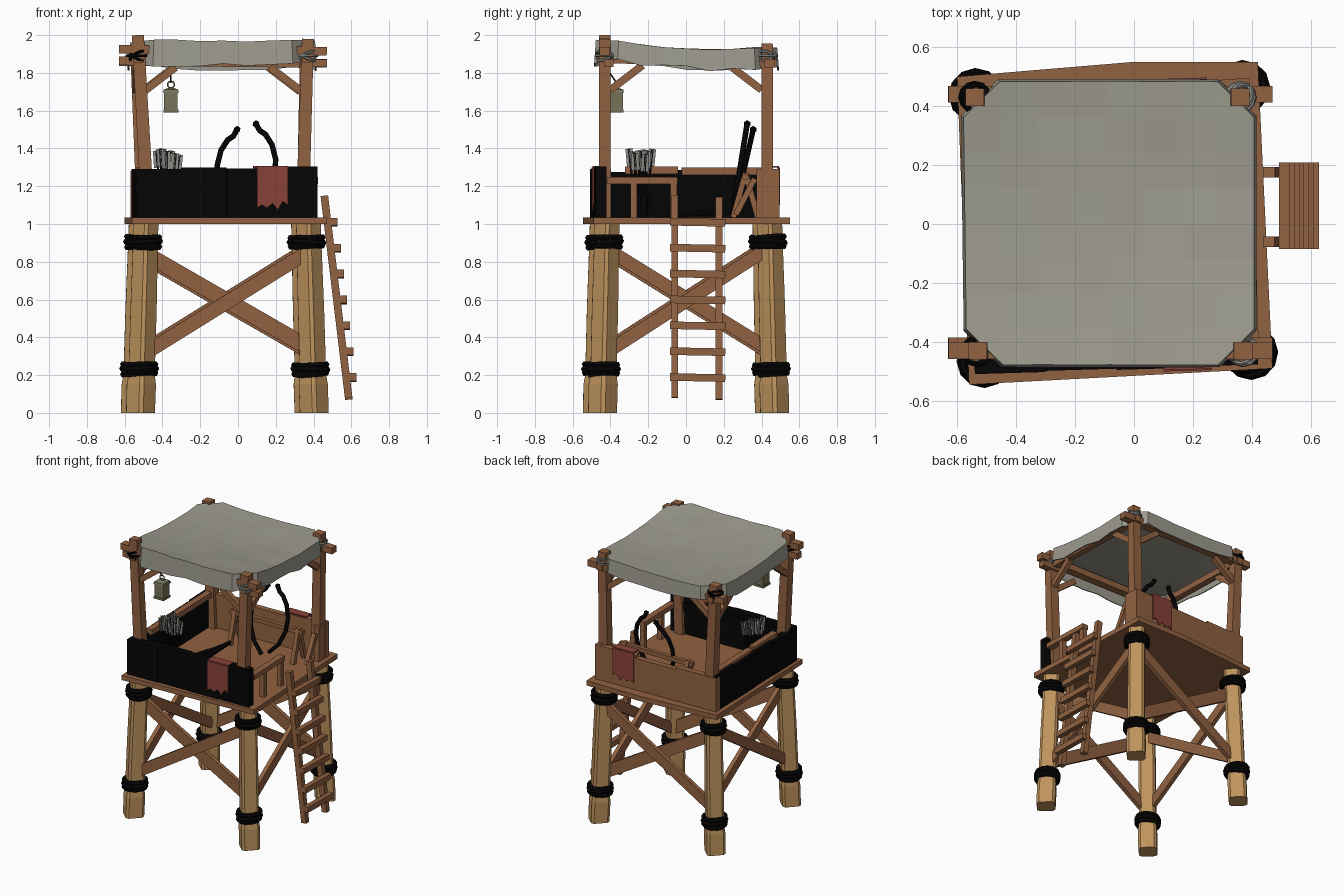
import bpy, bmesh, math, random
from mathutils import Vector, Matrix

if "Cube" in bpy.data.objects:
    bpy.data.objects.remove(bpy.data.objects["Cube"])
random.seed(4)

def material(name, rgb):
    m = bpy.data.materials.new(name)
    m.diffuse_color = (*rgb, 1)
    m.use_nodes = True
    m.node_tree.nodes["Principled BSDF"].inputs["Base Color"].default_value = m.diffuse_color
    return m

BROWN = material("brown wood", (0.285, 0.122, 0.053))
LIGHT = material("light timber", (0.52, 0.295, 0.11))
BLACK = material("black tar", (0.0015, 0.0015, 0.0015))
CLOTH = material("grey canvas", (0.335, 0.325, 0.27))
RED = material("red cloth", (0.25, 0.055, 0.042))
METAL = material("old brass", (0.18, 0.175, 0.10))
GREY = material("grey feather", (0.27, 0.27, 0.25))

def finish(name, bm, mat):
    bmesh.ops.recalc_face_normals(bm, faces=bm.faces)
    me = bpy.data.meshes.new(name)
    bm.to_mesh(me)
    bm.free()
    ob = bpy.data.objects.new(name, me)
    bpy.context.collection.objects.link(ob)
    me.materials.append(mat)
    return ob

def loft(name, rings, mat):
    """Skin a list of equal-sized point rings and cap the ends."""
    bm = bmesh.new()
    vs = [[bm.verts.new(p) for p in r] for r in rings]
    n = len(vs[0])
    for a, b in zip(vs, vs[1:]):
        for i in range(n):
            bm.faces.new((a[i], a[(i + 1) % n], b[(i + 1) % n], b[i]))
    bm.faces.new(vs[0])
    bm.faces.new(vs[-1])
    return finish(name, bm, mat)

def beam(name, a, b, w, h, mat=BROWN, taper=1.0):
    """Timber from a to b; w is its level width, h its depth."""
    a, b = Vector(a), Vector(b)
    d = (b - a).normalized()
    up = Vector((0, 1, 0)) if abs(d.z) > 0.9 else Vector((0, 0, 1))
    s = d.cross(up).normalized()
    u = s.cross(d)
    rings = []
    for p, k in ((a, 1), (b, taper)):
        rings.append([p + s * (i * w * k / 2) + u * (j * h * k / 2)
                      for i, j in ((-1, -1), (1, -1), (1, 1), (-1, 1))])
    return loft(name, rings, mat)

def box(name, x0, x1, y0, y1, z0, z1, mat=BROWN):
    ym, zm = (y0 + y1) / 2, (z0 + z1) / 2
    return beam(name, (x0, ym, zm), (x1, ym, zm), y1 - y0, z1 - z0, mat)

def tube(name, pts, r, mat):
    cu = bpy.data.curves.new(name, 'CURVE')
    cu.dimensions = '3D'
    cu.bevel_depth, cu.bevel_resolution, cu.use_fill_caps = r, 1, True
    sp = cu.splines.new('POLY')
    sp.points.add(len(pts) - 1)
    for q, p in zip(sp.points, pts):
        q.co = (*p, 1)
    cu.materials.append(mat)
    bpy.context.collection.objects.link(bpy.data.objects.new(name, cu))

def ring(name, c, R, r, mat, rot=(0, 0, 0)):
    bpy.ops.mesh.primitive_torus_add(location=c, rotation=rot, major_radius=R, minor_radius=r,
                                     major_segments=12, minor_segments=6)
    ob = bpy.context.object
    ob.name = name
    ob.data.materials.append(mat)

# Legs: square timbers set cornerwise, with a thick foot and rope bindings
CX = -0.07
for sx in (-1, 1):
    for sy in (-1, 1):
        rings = []
        for z, k in ((0, .077), (.15, .078), (.2, .070), (.55, .070), (.85, .067), (1.0, .066)):
            x = CX + sx * (0.46 - 0.03 * z)
            y = sy * (0.456 - 0.025 * z)
            rings.append([(x + k * math.cos(a), y + k * math.sin(a), z) for a in
                          (math.radians(q * 90 + o) for q in range(4) for o in (-9, 9))])
        loft("leg", rings, LIGHT)
        for zc in (0.23, 0.905):
            for i in (-1, 0, 1):
                tilt = (random.uniform(-.08, .08), random.uniform(-.08, .08), i * .3)
                ring("leg_rope", (CX + sx * (0.46 - 0.03 * zc), sy * (0.456 - 0.025 * zc), zc + i * 0.023),
                     0.073 + 0.003 * (i == 0), 0.017, BLACK, tilt)

# Cross braces on the four sides
for s in (-1, 1):
    y = s * 0.45
    beam("side_brace", (-0.50, y, .32), (0.37, y, .86), .03, .075)
    beam("side_brace", (-0.50, y - s * .03, .84), (0.37, y - s * .03, .34), .03, .085)
    x = CX + s * 0.45
    beam("side_brace", (x, -0.42, .33), (x, 0.42, .87), .03, .07)
    beam("side_brace", (x - s * .03, -0.42, .86), (x - s * .03, 0.42, .34), .03, .07)

# Parapet walls: black front and left, brown back
tops = (1.29, 1.30, 1.295, 1.305)
for i in range(4):
    x0 = -0.555 + i * 0.2405
    box("front_wall_panel", x0, x0 + .24, -.495 + .004 * (i % 2), -.435, 1.03, tops[i], BLACK)
    y0 = -0.435 + i * 0.226
    box("left_wall_panel", -.555 + .004 * (i % 2), -.505, y0, y0 + .2255, 1.03, tops[i] - .015, BLACK)
for x0, x1, zt in ((-.555, -.235, 1.28), (-.235, .085, 1.265), (.085, .407, 1.285)):
    box("back_wall_panel", x0, x1, .435, .478, 1.03, zt)
box("left_wall_rail", -.525, -.48, -.31, -.03, 1.265, 1.305)
box("left_wall_rail", -.525, -.48, -.01, .43, 1.26, 1.30)
box("front_wall_batten", -.49, .30, -.436, -.42, 1.22, 1.27, BLACK)

# Right side railing and short end wall
beam("right_rail", (.388, -.43, 1.23), (.388, -.06, 1.23), .045, .035)
for y in (-.29, -.08):
    beam("right_rail_post", (.388, y, 1.03), (.388, y, 1.215), .035, .035)
box("right_end_wall", .363, .403, .36, .48, 1.03, 1.29)
beam("right_end_brace", (.378, .25, 1.05), (.378, .35, 1.24), .03, .03)

# Torn banners on the front and back walls
for y, x0, x1 in ((-.501, .085, .25), (.483, .095, .262)):
    w = x1 - x0
    low = (1.10, 1.12, 1.075, 1.11, 1.085, 1.10, 1.085)
    pts = [(x0, 1.30), (x1, 1.30)] + [(x1 - w * i / 6, low[i]) for i in range(7)]
    loft("banner", [[(x, yy, z) for x, z in pts] for yy in (y - .004, y + .004)], RED)
    box("banner_fold", x0, x1, min(y, y * .87), max(y, y * .87), 1.298, 1.306, RED)

# The legs and parapet stand slightly turned
turn = Matrix.Translation((CX, 0, 0)) @ Matrix.Rotation(.03, 4, 'Z') @ Matrix.Translation((-CX, 0, 0))
for ob in bpy.data.objects:
    ob.matrix_world = turn @ ob.matrix_basis

# Uneven platform
outline = [(-.56, -.545), (.47, -.49), (.42, .55), (0, .55), (-.60, .50)]
loft("platform", [[(x, y, z) for x, y in outline] for z in (1.0, 1.035)], BROWN)

# Roof posts: (base x, top x, y, top z)
posts = [(-.475, -.53, -.43, 2.0), (.34, .37, -.43, 1.98), (-.50, -.54, .43, 1.95), (.345, .36, .43, 1.955)]
for bx, tx, y, zt in posts:
    s = 1 if bx < 0 else -1
    t = 1 if y < 0 else -1
    beam("roof_post", (bx, y, 1.02), (tx, y, zt), .07, .065, taper=.9)
    beam("knee_brace_x", (tx + s * .03, y, 1.70), (tx + s * .20, y, 1.83), .035, .04)
    beam("knee_brace_y", (tx, y + t * .03, 1.71), (tx, y + t * .20, 1.84), .035, .04)
    for i, a in enumerate((.5, -.5, 0)):
        ring("post_rope", (tx, y, 1.89), .044 + .002 * i, .008, BLACK if s > 0 else GREY, (a * .7, a, 0))

# Roof beams
for y, z in ((-.43, 1.925), (.44, 1.86)):
    beam("roof_beam_x", (-.63, y, z), (.47, y, z - .01), .055, .045)
beam("stub_beam", (-.63, -.41, 1.865), (-.50, -.41, 1.86), .05, .045)
beam("stub_beam", (.33, -.41, 1.85), (.47, -.41, 1.85), .05, .04)
for x in (-.53, .365):
    beam("roof_beam_y", (x, -.47, 1.875), (x, .48, 1.85), .045, .045)

# Canvas roof: sagging grid with cut corners and a hanging hem all round
N = 8
bm = bmesh.new()
grid = {}
corners = {(i, j) for i in (0, N) for j in (0, N)}
for i in range(N + 1):
    for j in range(N + 1):
        if (i, j) in corners:
            continue
        u, v = i / N, j / N
        x = -.565 + .97 * u - .012 * v * (1 - u)
        y = -.475 + .955 * v
        z = 1.982 - .045 * v - .033 * math.sin(math.pi * v) - .018 * math.sin(math.pi * u)
        grid[i, j] = bm.verts.new((x, y, z + random.uniform(-.004, .004)))
for i in range(N):
    for j in range(N):
        q = [(i, j), (i + 1, j), (i + 1, j + 1), (i, j + 1)]
        bm.faces.new([grid[k] for k in q if k in grid])
R = range(1, N)
loop = ([(k, 0) for k in R] + [(N, k) for k in R] +
        [(N - k, N) for k in R] + [(0, N - k) for k in R])
low = []
for k in loop:
    p = grid[k].co
    out = Vector((p.x - CX, p.y, 0)) * .015
    drop = (.13 if k[1] == 0 else .10) + random.uniform(-.012, .012)
    low.append(bm.verts.new(p + out - Vector((0, 0, drop))))
for a in range(len(loop)):
    b = (a + 1) % len(loop)
    bm.faces.new((grid[loop[a]], grid[loop[b]], low[b], low[a]))
roof = finish("canvas_roof", bm, CLOTH)
sol = roof.modifiers.new("thickness", 'SOLIDIFY')
sol.thickness, sol.offset = .008, 0

# Ladder
def rail_x(z):
    return .587 - .13 * (z - .07) / 1.08
for y, z0, z1 in ((-.06, .08, 1.15), (.175, .07, 1.14)):
    beam("ladder_rail", (rail_x(z0), y, z0), (rail_x(z1), y, z1), .04, .036)
for i in range(7):
    z = .187 + .137 * i
    x = rail_x(z) + .036
    beam("ladder_rung", (x, -.085, z + .003), (x, .208, z - .003), .036, .04)

# Weapon rack: A frames with a cross bar
for x in (-.24, .27):
    for y in (.25, .38):
        beam("rack_leg", (x, y, 1.035), (x, .315, 1.27), .03, .03)
beam("rack_bar", (-.28, .315, 1.25), (.31, .315, 1.25), .03, .03)

# Two bows leaning on the rack, with knobbed tips
arc = [(.0, 1.05), (.07, 1.12), (.115, 1.22), (.125, 1.32), (.105, 1.40), (.07, 1.455), (.04, 1.475), (.02, 1.51)]
for s, xc, dz, lean in ((-1, .015, -.01, .23), (1, .075, .02, .16)):
    pts = [(xc + s * x, .25 + lean * (z - 1.05), z + dz) for x, z in arc]
    tube("bow", pts, .015, BLACK)
    bpy.ops.mesh.primitive_ico_sphere_add(subdivisions=1, radius=.02, location=pts[-1])
    bpy.context.object.name = "bow_tip"
    bpy.context.object.data.materials.append(BLACK)

# Arrows on the floor
for i in range(5):
    x, y = -.30 + .03 * i, .02 + .03 * (i % 3)
    beam("floor_arrow", (x - .06, y - .12, 1.045), (x + .05 - .02 * i, y + .16, 1.055 + .006 * i), .016, .016, BLACK)

# Bundle of feathered arrows in a low basket
for i in range(9):
    a = i * 2.4
    dx, dy = (.075 * math.sqrt(i / 8) * f(a) for f in (math.cos, math.sin))
    x, y, zt = -.38 + dx, -.24 + dy, 1.365 + .035 * random.random()
    beam("arrow_shaft", (-.38 + dx * .4, -.24 + dy * .4, 1.04), (x, y, zt), .012, .012, BLACK)
    beam("arrow_feather", (x - dx * .2, y - dy * .2, zt - .09), (x, y, zt), .046, .007, GREY, .8)
    beam("arrow_feather", (x - dx * .2, y - dy * .2, zt - .09), (x, y, zt), .007, .046, GREY, .8)
bk = [[(-.38 + r * math.cos(k * math.pi / 4), -.24 + r * math.sin(k * math.pi / 4), z) for k in range(8)]
      for z, r in ((1.035, .04), (1.15, .05))]
loft("arrow_basket", bk, BLACK)

# Hanging lantern
lx, ly = -.355, -.37
def square(k, z):
    return [(lx + i * k, ly + j * k, z) for i, j in ((-1, -1), (1, -1), (1, 1), (-1, 1))]
loft("lantern", [square(k, z) for k, z in ((.04, 1.59), (.04, 1.605), (.036, 1.605), (.036, 1.695),
                                           (.042, 1.695), (.038, 1.712), (.015, 1.72))], METAL)
ring("lantern_handle", (lx, ly, 1.738), .018, .004, METAL, (math.pi / 2, 0, 0))
beam("lantern_hook", (lx, ly, 1.75), (lx, ly - .04, 1.81), .008, .008, BLACK)
